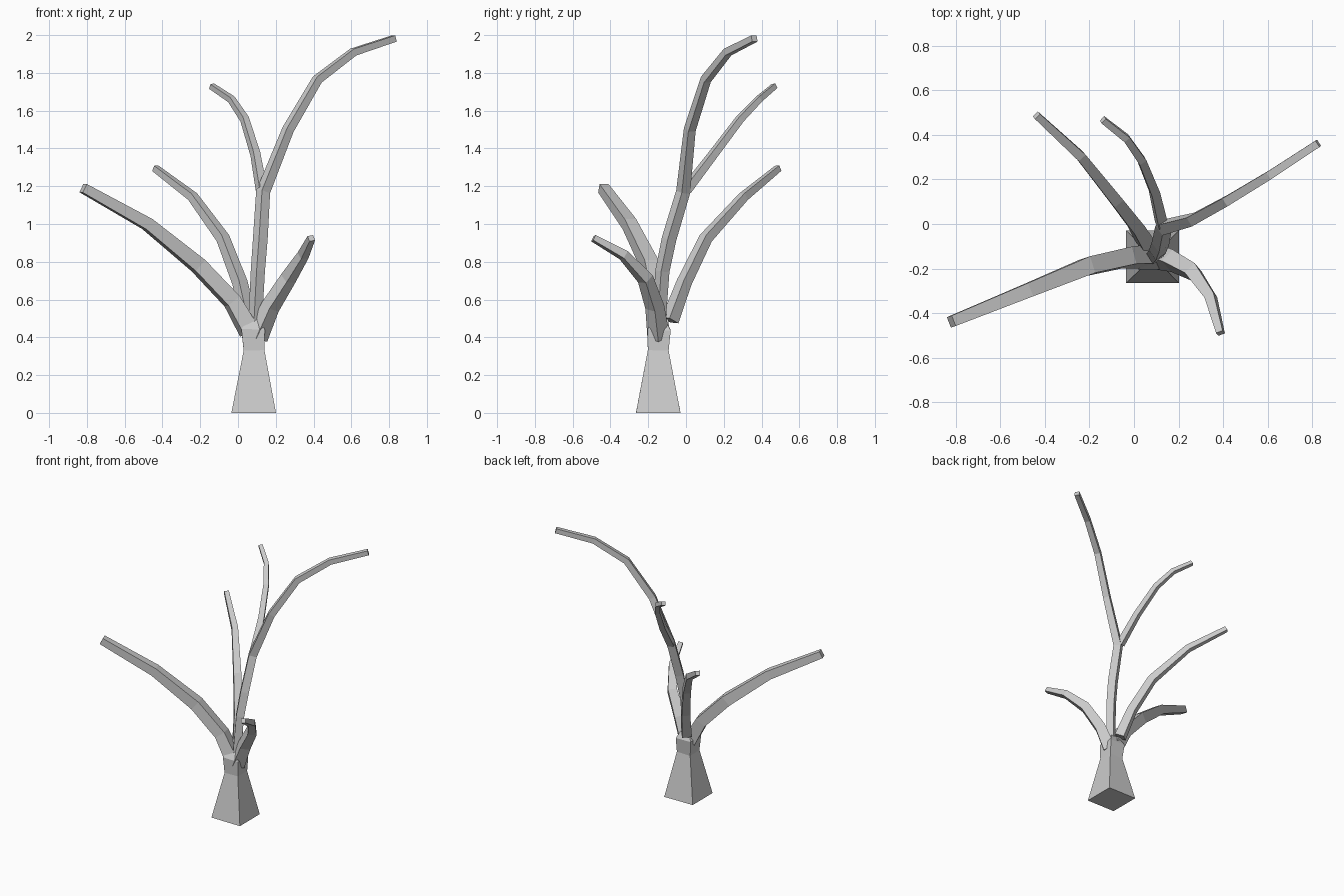
import bpy, bmesh
from mathutils import Vector


def limb(name, points, heading=None):
    """Tapered four-sided limb along (x, y, z, half_width) points."""
    path = [Vector(p[:3]) for p in points]
    h = Vector(heading) if heading else path[-1] - path[0]
    side0 = Vector((-h.y, h.x, 0)).normalized()
    bm = bmesh.new()
    rings = []
    for i, p in enumerate(path):
        a = (p - path[i - 1]).normalized() if i else Vector()
        b = (path[i + 1] - p).normalized() if i < len(path) - 1 else Vector()
        t = (a + b).normalized()
        side = (side0 - t * side0.dot(t)).normalized()
        up = t.cross(side)
        r = points[i][3]
        rings.append([bm.verts.new(p + side * r * u + up * r * v)
                      for u, v in ((-1, -1), (1, -1), (1, 1), (-1, 1))])
    for lo, hi in zip(rings, rings[1:]):
        for k in range(4):
            n = (k + 1) % 4
            bm.faces.new((lo[k], lo[n], hi[n], hi[k]))
    bm.faces.new(rings[0][::-1])
    bm.faces.new(rings[-1])
    bmesh.ops.recalc_face_normals(bm, faces=bm.faces)
    me = bpy.data.meshes.new(name)
    bm.to_mesh(me)
    bm.free()
    ob = bpy.data.objects.new(name, me)
    bpy.context.collection.objects.link(ob)
    return ob


# Flared trunk with a knuckle where the branches meet
limb("trunk", [(0.083, -0.147, 0, 0.118), (0.085, -0.147, 0.33, 0.055),
               (0.08, -0.143, 0.44, 0.062), (0.085, -0.14, 0.50, 0.028)], (1, 0, 0))

# Thick branch reaching left
limb("left_branch", [(0.06, -0.145, 0.43, 0.045), (-0.03, -0.15, 0.59, 0.04),
                     (-0.21, -0.19, 0.78, 0.039), (-0.48, -0.30, 1.0, 0.032),
                     (-0.82, -0.438, 1.19, 0.025)])

# Branch reaching back and left
limb("back_branch", [(0.055, -0.085, 0.49, 0.034), (0.01, -0.01, 0.69, 0.029),
                     (-0.08, 0.105, 0.925, 0.026), (-0.24, 0.305, 1.145, 0.021),
                     (-0.438, 0.488, 1.295, 0.016)])

# Tall leader arching right
limb("leader_branch", [(0.09, -0.145, 0.46, 0.026), (0.105, -0.125, 0.75, 0.027),
                       (0.118, -0.09, 0.92, 0.028), (0.133, -0.015, 1.17, 0.027),
                       (0.265, 0.02, 1.50, 0.023), (0.42, 0.105, 1.765, 0.021),
                       (0.61, 0.22, 1.91, 0.019), (0.827, 0.362, 1.982, 0.017)])

# Fork off the leader, curving back
limb("upper_fork", [(0.125, 0.0, 1.18, 0.023), (0.092, 0.145, 1.37, 0.02),
                    (0.035, 0.285, 1.555, 0.018), (-0.035, 0.385, 1.66, 0.016),
                    (-0.14, 0.468, 1.73, 0.014)])

# Short branch curving to the front right
limb("front_branch", [(0.10, -0.145, 0.40, 0.042), (0.17, -0.165, 0.56, 0.036),
                      (0.265, -0.215, 0.71, 0.031), (0.345, -0.33, 0.835, 0.023),
                      (0.388, -0.49, 0.925, 0.016)])
